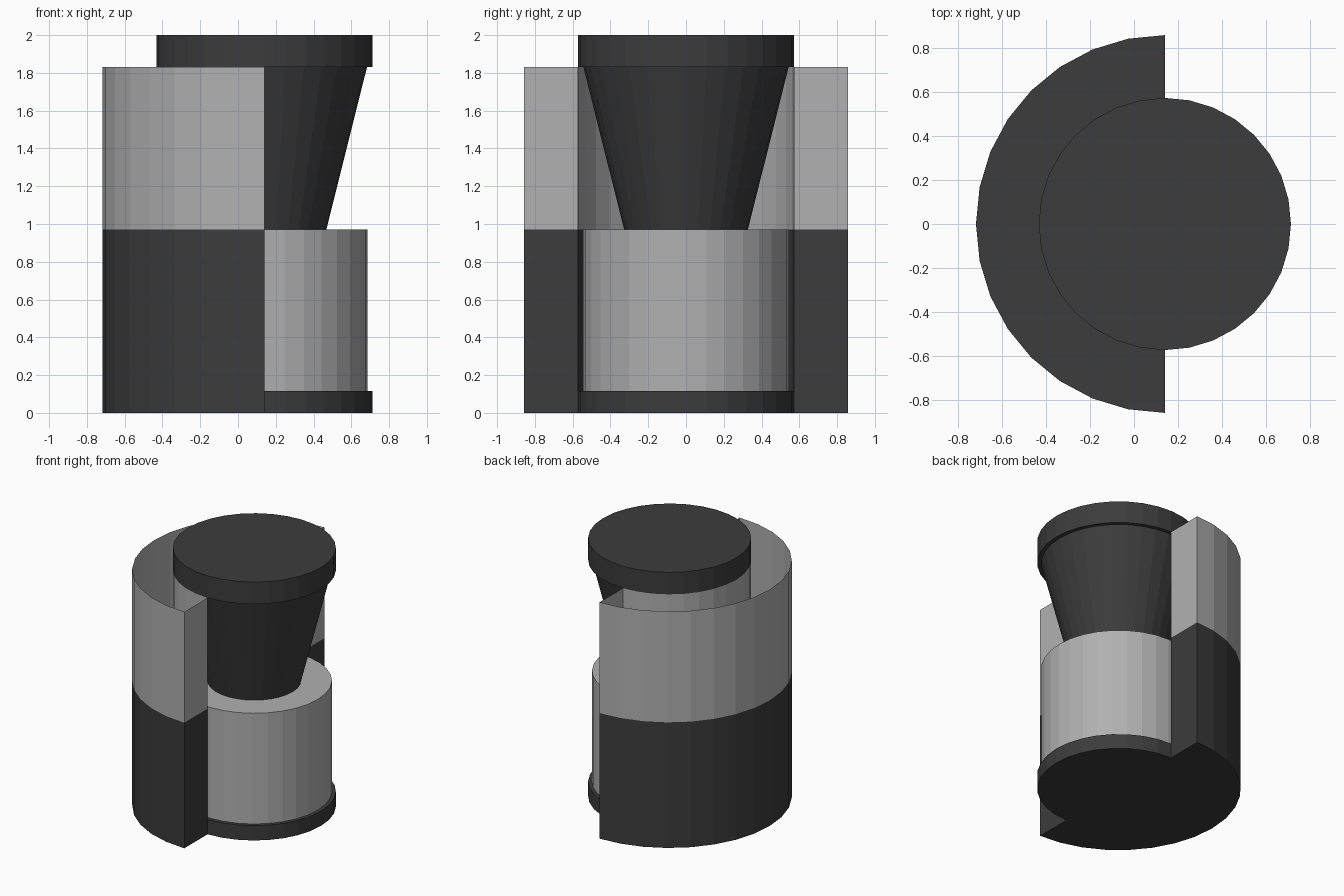
import bpy, bmesh, math

if "Cube" in bpy.data.objects:
    bpy.data.objects.remove(bpy.data.objects["Cube"])

CX = 0.14      # shared axis of every turned part
SIDES = 32


def material(name, value):
    m = bpy.data.materials.new(name)
    m.diffuse_color = (value, value, value, 1)
    m.use_nodes = True
    m.node_tree.nodes["Principled BSDF"].inputs["Base Color"].default_value = m.diffuse_color
    return m


dark = material("charcoal", 0.045)
light = material("light_grey", 0.44)


def finish(bm, name, mat):
    bmesh.ops.recalc_face_normals(bm, faces=bm.faces)
    mesh = bpy.data.meshes.new(name)
    bm.to_mesh(mesh)
    bm.free()
    mesh.materials.append(mat)
    ob = bpy.data.objects.new(name, mesh)
    bpy.context.collection.objects.link(ob)
    return ob


def drum(name, r0, r1, z0, z1, mat):
    """Closed cylinder or cone frustum, built as stacked rings."""
    bm = bmesh.new()
    rings = []
    for r, z in ((r0, z0), (r1, z1)):
        rings.append([bm.verts.new((CX + r * math.cos(math.tau * i / SIDES),
                                    r * math.sin(math.tau * i / SIDES), z))
                      for i in range(SIDES)])
    for i in range(SIDES):
        j = (i + 1) % SIDES
        bm.faces.new((rings[0][i], rings[0][j], rings[1][j], rings[1][i]))
    for ring in rings:
        bm.faces.new(ring)
    return finish(bm, name, mat)


def half_shell(name, r_in, r_out, z0, z1, mat, capped):
    """Half ring on the -x side; the cap faces are optional."""
    bm = bmesh.new()
    half = SIDES // 2
    angles = [math.pi / 2 + math.pi * i / half for i in range(half + 1)]
    outline = [(r_out, a) for a in angles] + [(r_in, a) for a in reversed(angles)]
    rings = [[bm.verts.new((CX + r * math.cos(a), r * math.sin(a), z))
              for r, a in outline] for z in (z0, z1)]
    n = len(outline)
    for i in range(n):
        j = (i + 1) % n
        bm.faces.new((rings[0][i], rings[0][j], rings[1][j], rings[1][i]))
    if capped:
        for ring in rings:
            for i in range(half):
                bm.faces.new((ring[i], ring[i + 1], ring[n - 2 - i], ring[n - 1 - i]))
    return finish(bm, name, mat)


# Central stack
drum("base_disc", 0.572, 0.572, 0.0, 0.115, dark)
drum("lower_cylinder", 0.545, 0.545, 0.115, 0.972, light)
drum("tapered_plug", 0.328, 0.543, 0.972, 1.83, dark)
drum("top_cap", 0.572, 0.572, 1.83, 2.0, dark)

# Cutaway half housing: solid lower part, hollow open-topped upper part
half_shell("lower_housing", 0.572, 0.857, 0.0, 0.972, dark, True)
half_shell("upper_housing", 0.572, 0.857, 0.972, 1.83, light, False)
